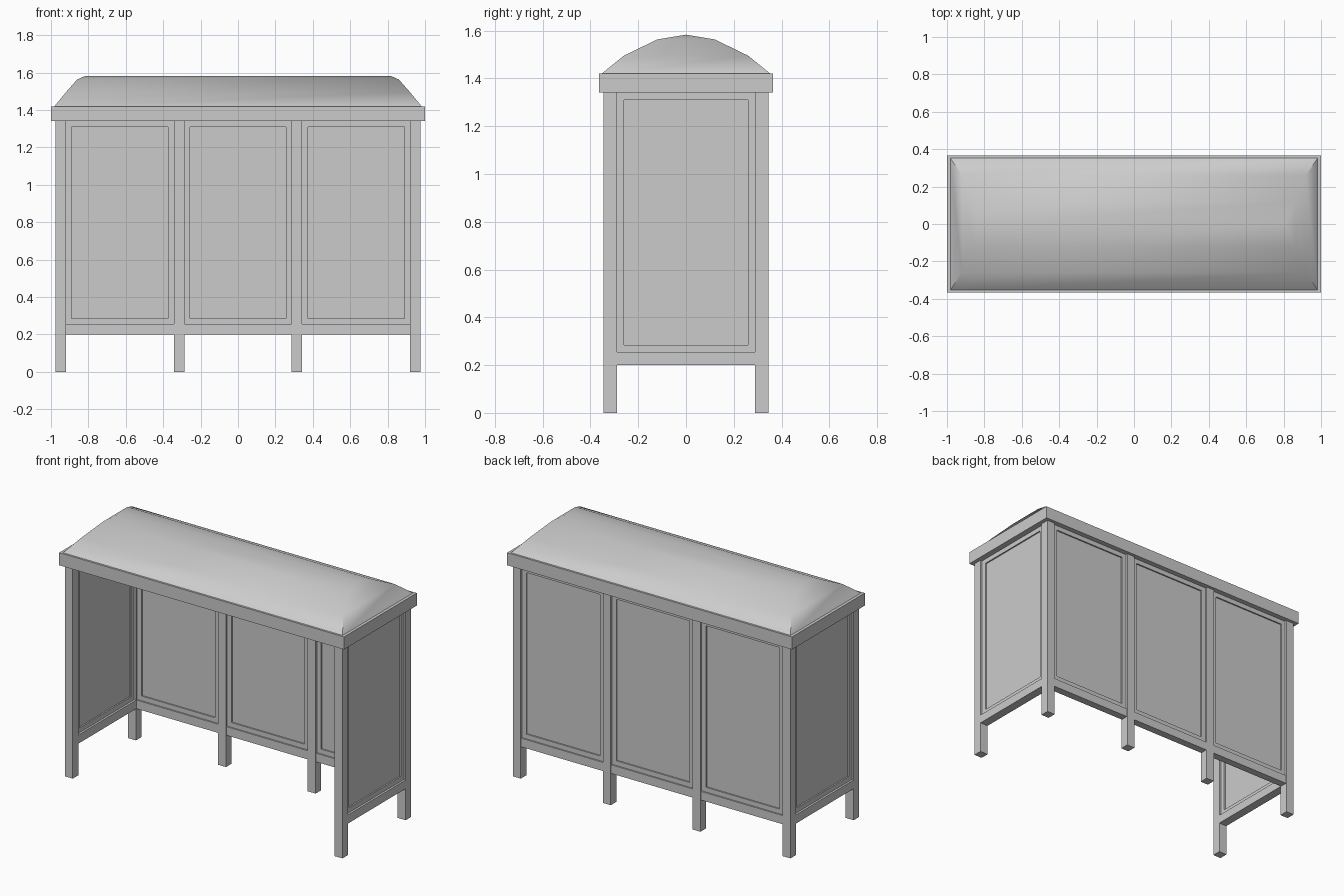
import bpy, bmesh, math

cube = bpy.data.objects.get("Cube")
if cube:
    bpy.data.objects.remove(cube, do_unlink=True)

grey = bpy.data.materials.new("light_grey")
grey.use_nodes = True
colour = (0.6, 0.6, 0.6, 1)
grey.diffuse_color = colour
grey.node_tree.nodes["Principled BSDF"].inputs["Base Color"].default_value = colour


def finish(name, bm):
    mesh = bpy.data.meshes.new(name)
    bm.to_mesh(mesh)
    bm.free()
    mesh.materials.append(grey)
    obj = bpy.data.objects.new(name, mesh)
    bpy.context.collection.objects.link(obj)
    return obj


def box(name, x, y, z):
    """Box from (low, high) pairs."""
    bm = bmesh.new()
    bmesh.ops.create_cube(bm, size=1)
    for v in bm.verts:
        v.co = [s[0] if c < 0 else s[1] for s, c in zip((x, y, z), v.co)]
    return finish(name, bm)


def wall_bay(name, axis, start, end, centre, rail_half):
    """Bottom rail, slim inner frame and thin panel between two posts."""
    def piece(part, a, b, half, z):
        across = (centre - half, centre + half)
        if axis == "x":
            box(f"{name}_{part}", (a, b), across, z)
        else:
            box(f"{name}_{part}", across, (a, b), z)

    trim, half = 0.03, 0.015
    piece("bottom_rail", start, end, rail_half, (RAIL_LOW, RAIL_TOP))
    piece("trim_bottom", start, end, half, (RAIL_TOP, RAIL_TOP + trim))
    piece("trim_top", start, end, half, (EAVES - trim, EAVES))
    middle = (RAIL_TOP + trim, EAVES - trim)
    piece("trim_start", start, start + trim, half, middle)
    piece("trim_end", end - trim, end, half, middle)
    piece("panel", start + trim, end - trim, 0.006, middle)


EAVES, RAIL_LOW, RAIL_TOP = 1.34, 0.2, 0.255
POST = 0.028
POST_X = (-0.947, -0.315, 0.315, 0.947)
POST_Y = 0.317

# Posts: four along the back, two at the open front
for i, px in enumerate(POST_X):
    for side, py in (("back", POST_Y), ("front", -POST_Y)):
        if side == "back" or i in (0, 3):
            box(f"{side}_post_{i + 1}", (px - POST, px + POST),
                (py - POST, py + POST), (0, EAVES))

# Back wall bays
for i in range(3):
    wall_bay(f"back_bay_{i + 1}", "x", POST_X[i] + POST, POST_X[i + 1] - POST,
             POST_Y, 0.024)

# End walls
for name, px in (("right_wall", POST_X[0]), ("left_wall", POST_X[3])):
    wall_bay(name, "y", -POST_Y + POST, POST_Y - POST, px, POST)

# Roof slab
box("roof_fascia", (-1, 1), (-0.365, 0.365), (EAVES, 1.42))

# Domed roof: stacked rectangles (half length, half depth, height) up to a ridge
levels = [(0.983, 0.355, 1.418), (0.92, 0.26, 1.495), (0.86, 0.12, 1.563),
          (0.815, 0, 1.583)]
bm = bmesh.new()
rings = [[bm.verts.new((sx * hx, sy * hy, z))
          for sx, sy in ((-1, -1), (1, -1), (1, 1), (-1, 1))]
         for hx, hy, z in levels]
for low, high in zip(rings, rings[1:]):
    for i in range(4):
        j = (i + 1) % 4
        bm.faces.new((low[i], low[j], high[j], high[i]))
bmesh.ops.remove_doubles(bm, verts=bm.verts, dist=0.0001)
bmesh.ops.recalc_face_normals(bm, faces=bm.faces)
dome = finish("roof_dome", bm)
bpy.ops.object.select_all(action="DESELECT")
dome.select_set(True)
bpy.context.view_layer.objects.active = dome
bpy.ops.object.shade_smooth_by_angle(angle=math.radians(60))
